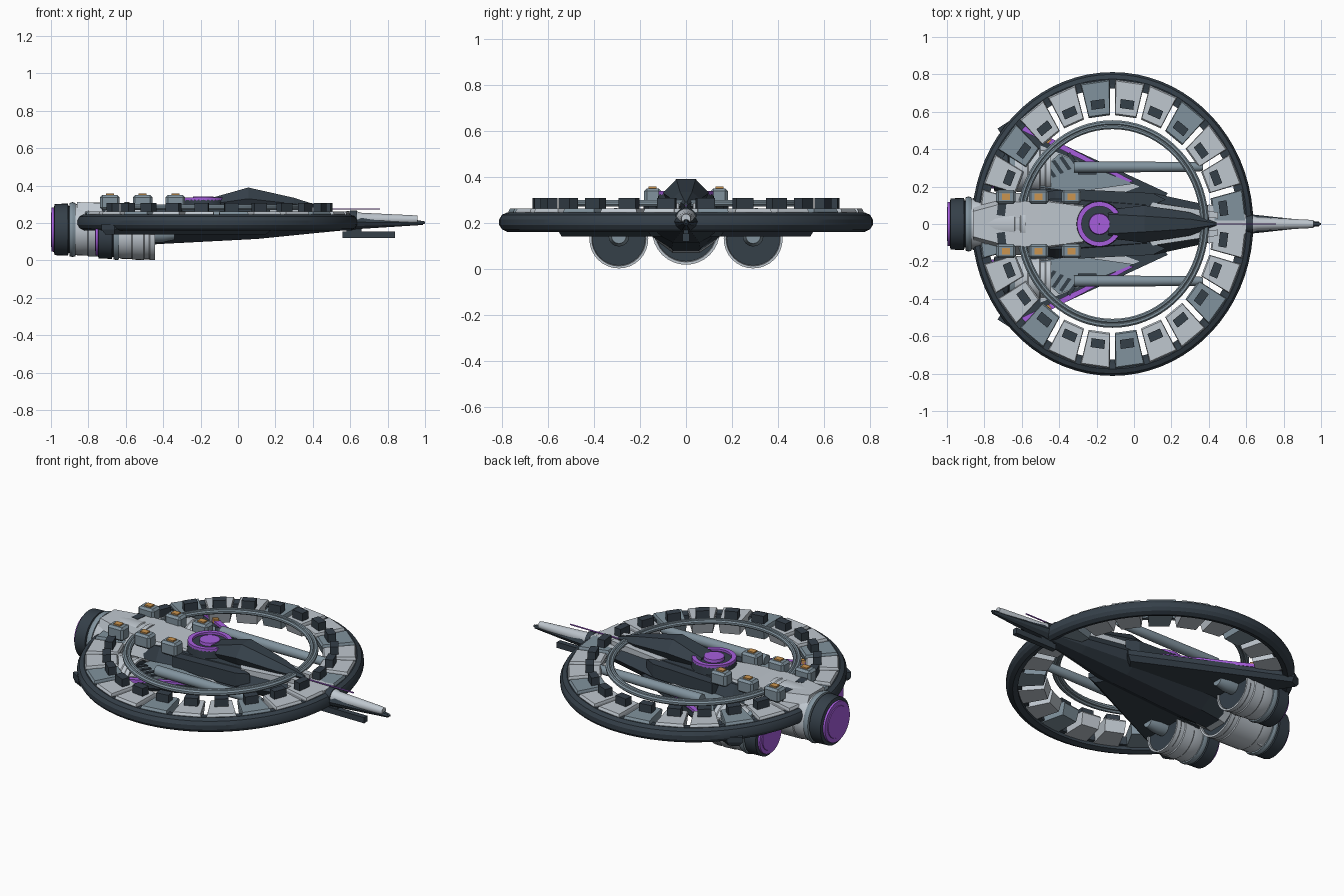
import bpy, math
from mathutils import Vector

if "Cube" in bpy.data.objects:
    bpy.data.objects.remove(bpy.data.objects["Cube"])

def mat(name, c):
    m = bpy.data.materials.new(name)
    m.diffuse_color = (*c, 1)
    m.use_nodes = True
    m.node_tree.nodes["Principled BSDF"].inputs["Base Color"].default_value = m.diffuse_color
    return m

DARK = mat("dark", (0.035, 0.05, 0.066))
LIGHT = mat("light", (0.52, 0.57, 0.62))
MID = mat("mid", (0.22, 0.29, 0.34))
PURPLE = mat("purple", (0.38, 0.11, 0.72))
ORANGE = mat("orange", (0.6, 0.3, 0.08))
CX, SX = -0.115, 0.927      # ring centre and its squash along x

def obj(name, verts, faces, m, smooth=False):
    me = bpy.data.meshes.new(name)
    me.from_pydata([tuple(v) for v in verts], [], faces)
    me.materials.append(m)
    o = bpy.data.objects.new(name, me)
    bpy.context.collection.objects.link(o)
    bpy.context.view_layer.objects.active = o
    bpy.ops.object.select_all(action='DESELECT')
    o.select_set(True)
    bpy.ops.object.mode_set(mode='EDIT')
    bpy.ops.mesh.select_all(action='SELECT')
    bpy.ops.mesh.normals_make_consistent(inside=False)
    bpy.ops.object.mode_set(mode='OBJECT')
    if smooth:
        bpy.ops.object.shade_smooth_by_angle(angle=math.radians(30))
    return o

def skin(name, rings, m, closed=False, smooth=False):
    """Joins equal rings of points; caps the ends unless closed."""
    n, k = len(rings[0]), len(rings)
    faces = []
    for i in range(k if closed else k - 1):
        a, b = i * n, (i + 1) % k * n
        faces += [(a + j, a + (j + 1) % n, b + (j + 1) % n, b + j) for j in range(n)]
    if not closed:
        faces += [tuple(range(n)), tuple(range((k - 1) * n, k * n))]
    return obj(name, [p for r in rings for p in r], faces, m, smooth)

def prism(name, pts, z0, z1, m):
    return skin(name, [[(x, y, z) for x, y in pts] for z in (z0, z1)], m)

def mirrored(name, pts, z0, z1, m):
    for s in (1, -1):
        prism(f"{name}_{'left' if s > 0 else 'right'}", [(x, y * s) for x, y in pts], z0, z1, m)

def box(name, c, d, m, bevel=0):
    x, y, z = c
    a, b, h = (v / 2 for v in d)
    o = prism(name, [(x - a, y - b), (x + a, y - b), (x + a, y + b), (x - a, y + b)], z - h, z + h, m)
    if bevel:
        o.modifiers.new("bevel", 'BEVEL').width = bevel

def turned(name, prof, y, z, m, n=32):
    """Round part along x from (x, radius) pairs."""
    rings = [[(x, y + r * math.cos(t * math.tau / n), z + r * math.sin(t * math.tau / n))
              for t in range(n)] for x, r in prof]
    skin(name, rings, m, smooth=True)

def hoop(name, prof, m, cx=CX, sx=SX, n=72):
    """Ring about a vertical axis from a closed (radius, z) section."""
    rings = [[(cx + sx * r * math.cos(i * math.tau / n), r * math.sin(i * math.tau / n), z)
              for r, z in prof] for i in range(n)]
    skin(name, rings, m, closed=True, smooth=True)

def circle(r, z, q, n=8):
    return [(r + q * math.cos((i + .5) * math.tau / n), z + q * math.sin((i + .5) * math.tau / n)) for i in range(n)]

def hull(name, secs, m):
    """Faceted body from (x, half width, z bottom, z middle, z top, top width share)."""
    rings = []
    for x, w, b, c, t, k in secs:
        right = [(w * .35, b), (w * .8, b + (c - b) * .45), (w, c), (w * k, t)]
        rings.append([(x, y, z) for y, z in right] + [(x, -y, z) for y, z in reversed(right)])
    skin(name, rings, m)

def polar(r, deg):
    a = math.radians(deg)
    return (CX + SX * r * math.cos(a), r * math.sin(a))

# outer ring, inner ring
hoop("outer_ring", [(.745, .17), (.775, .16), (.80, .172), (.812, .19), (.812, .215),
                    (.80, .235), (.775, .246), (.745, .24)], DARK)
hoop("inner_ring_outer_tube", circle(.541, .285, .015), MID)
hoop("inner_ring_inner_tube", circle(.519, .288, .013), MID)

# ring plates with raised blocks and dark links between them
for i in range(24):
    a = 7.5 + 15 * i
    tone = MID if i % 3 == 0 else LIGHT
    rings = []
    for z, r0, r1, wa in ((.185, .60, .765, 5.5), (.25, .582, .772, 6.1), (.262, .59, .765, 5.8)):
        rings.append([(*polar(r, a + d), z) for r, d in
                      ((r0, -wa), (r1, -wa - .2), (r1, wa + .2), (r0, wa))])
    skin(f"ring_plate_{i}", rings, tone)
    prism(f"plate_block_{i}", [polar(.622, a - 3.6), polar(.67, a - 3.4), polar(.67, a + 3.4),
                               polar(.622, a + 3.6)], .255, .308, DARK)
    prism(f"plate_link_{i}", [polar(.725, a + 5), polar(.77, a + 5), polar(.77, a + 10),
                              polar(.725, a + 10)], .19, .24, DARK)

# main dark hull running to the nose
hull("main_hull", [(-.66, .14, .07, .19, .27, .8), (-.42, .18, .088, .2, .285, .75),
                   (.1, .165, .115, .2, .28, .6), (.4, .1, .145, .205, .262, .6),
                   (.64, .05, .168, .205, .24, .6), (.99, .012, .19, .2, .21, .6)], DARK)
# light rear shell
hull("rear_shell", [(-.86, .135, .03, .17, .312, .5), (-.68, .165, .05, .18, .305, .7),
                    (-.5, .165, .09, .2, .302, .75), (-.27, .125, .15, .24, .295, .75)], LIGHT)
# nose
turned("nose_sleeve", [(.58, .045), (.64, .042), (.66, .036), (.93, .023), (.96, .02)], 0, .219, LIGHT, 20)
turned("nose_tip", [(.95, .014), (1.0, .006)], 0, .203, DARK, 12)
turned("nose_collar", [(.6, .048), (.635, .048)], 0, .219, DARK, 20)
box("chin_gun", (.7, 0, .137), (.28, .03, .034), DARK)
box("chin_mount", (.62, 0, .16), (.08, .02, .04), DARK)
turned("antenna", [(.35, .004), (.76, .004)], 0, .275, PURPLE, 6)

# deck panels beside the spine
mirrored("deck_panel", [(.06, .065), (.1, .115), (.45, .062), (.45, .03)], .25, .286, LIGHT)
mirrored("front_deck", [(.36, .05), (.4, .105), (.6, .05), (.6, .0), (.42, .0)], .225, .262, LIGHT)
mirrored("shoulder_plate", [(-.33, .1), (-.3, .185), (.1, .165), (.17, .13), (.02, .07)], .2, .278, DARK)

# canopy spine
rings = []
for x, w, t, k in ((-.14, .075, .335, .7), (.055, .1, .39, .42), (.3, .062, .335, .42), (.44, .008, .29, .5)):
    mid = .27 + (t - .27) * .5
    right = [(w * .65, .262), (w, mid), (w * k, t)]
    rings.append([(x, y, z) for y, z in right] + [(x, -y, z) for y, z in reversed(right)])
skin("canopy_spine", rings, DARK)

# glowing turret disc
hoop("turret_base", [(.002, .26), (.125, .26), (.12, .325), (.002, .325)], DARK, -.185, 1, 32)
hoop("turret_glow_ring", [(.095, .32), (.12, .32), (.12, .338), (.095, .338)], PURPLE, -.185, 1, 40)
hoop("turret_core", [(.002, .32), (.058, .32), (.055, .342), (.002, .342)], PURPLE, -.185, 1, 32)

# swept wings and their dressing
for s, side in ((1, "left"), (-1, "right")):
    low = [(-.71, .515), (-.66, .54), (.15, .15), (.1, .08), (-.5, .12), (-.52, .22)]
    top = [(-.73, .51), (-.66, .555), (.18, .165), (.13, .08), (-.5, .12), (-.5, .2)]
    skin(f"wing_{side}", [[(x, y * s, z) for x, y in p] for p, z in ((low, .14), (top, .165), (top, .195))], DARK)
mirrored("wing_light_panel", [(-.5, .42), (.03, .2), (-.05, .17), (-.5, .19)], .19, .203, LIGHT)
mirrored("wing_stripe", [(-.65, .525), (-.58, .53), (.0, .228), (-.03, .222)], .19, .21, PURPLE)
mirrored("wing_grey_panel", [(-.4, .375), (.0, .215), (-.32, .17), (-.52, .2), (-.53, .26)], .19, .215, MID)
mirrored("wing_orange_bar", [(-.53, .475), (-.51, .49), (-.44, .45), (-.46, .43)], .19, .222, ORANGE)
for i in range(5):
    x, y = -.52 + .04 * i, .235 + .02 * i
    mirrored(f"vent_slat_{i}", [(x, y + .06), (x + .018, y + .068), (x + .065, y + .0), (x + .047, y - .008)],
             .21, .222, DARK)

# long side rods and top pods
for s, side in ((1, "left"), (-1, "right")):
    turned(f"side_rod_{side}", [(-.32, .03), (.1, .028), (.35, .025), (.37, .018)], .305 * s, .235, MID, 16)
    box(f"rod_mount_{side}", (-.25, .29 * s, .21), (.1, .05, .05), DARK)
    for i, x in enumerate((-.685, -.51, -.335)):
        box(f"top_pod_{side}_{i}", (x, .145 * s, .31), (.105, .075, .08), MID, .012)
        box(f"pod_lamp_{side}_{i}", (x, .145 * s, .35), (.042, .035, .016), ORANGE)

def engine(name, x, y, z, r, length):
    """Nacelle whose glowing exhaust sits at x and whose intake looks forward."""
    turned(name + "_glow", [(x, r * .62), (x + .03, r * .7)], y, z, PURPLE)
    turned(name + "_exhaust", [(x + .05, r * .6), (x + .04, r * .78), (x + .015, r * .8), (x + .02, r * .93),
                               (x + .09, r * .95), (x + .095, r * .85), (x + .11, r * .85)], y, z, DARK)
    turned(name + "_glow_rim", [(x + .004, r * .8), (x + .03, r * .82)], y, z, PURPLE)
    turned(name + "_band", [(x + .1, r * .97), (x + .115, r), (x + .13, r * .97)], y, z, MID)
    a, b = x + .125, x + length
    turned(name + "_shell", [(a, r * .9), (a + .02, r * .95), (a + .07, r * .95), (a + .075, r * .98),
                             (b - .06, r), (b - .055, r * .97), (b - .03, r * .97), (b - .025, r),
                             (b, r), (b, r * .92), (b - .03, r * .88)], y, z, LIGHT)
    turned(name + "_intake", [(b - .035, r * .9), (b - .008, r * .9)], y, z, DARK)

# engines: one central, one under each wing
engine("main_engine", -1.0, 0, .165, .147, .42)
for s, side in ((1, "left"), (-1, "right")):
    engine(f"side_engine_{side}", -.765, .292 * s, .13, .128, .32)
    turned(f"intake_shaft_{side}", [(-.46, .045), (-.4, .045), (-.34, .032)], .292 * s, .142, MID, 16)
    box(f"engine_pylon_{side}", (-.52, .25 * s, .17), (.16, .2, .06), DARK)
